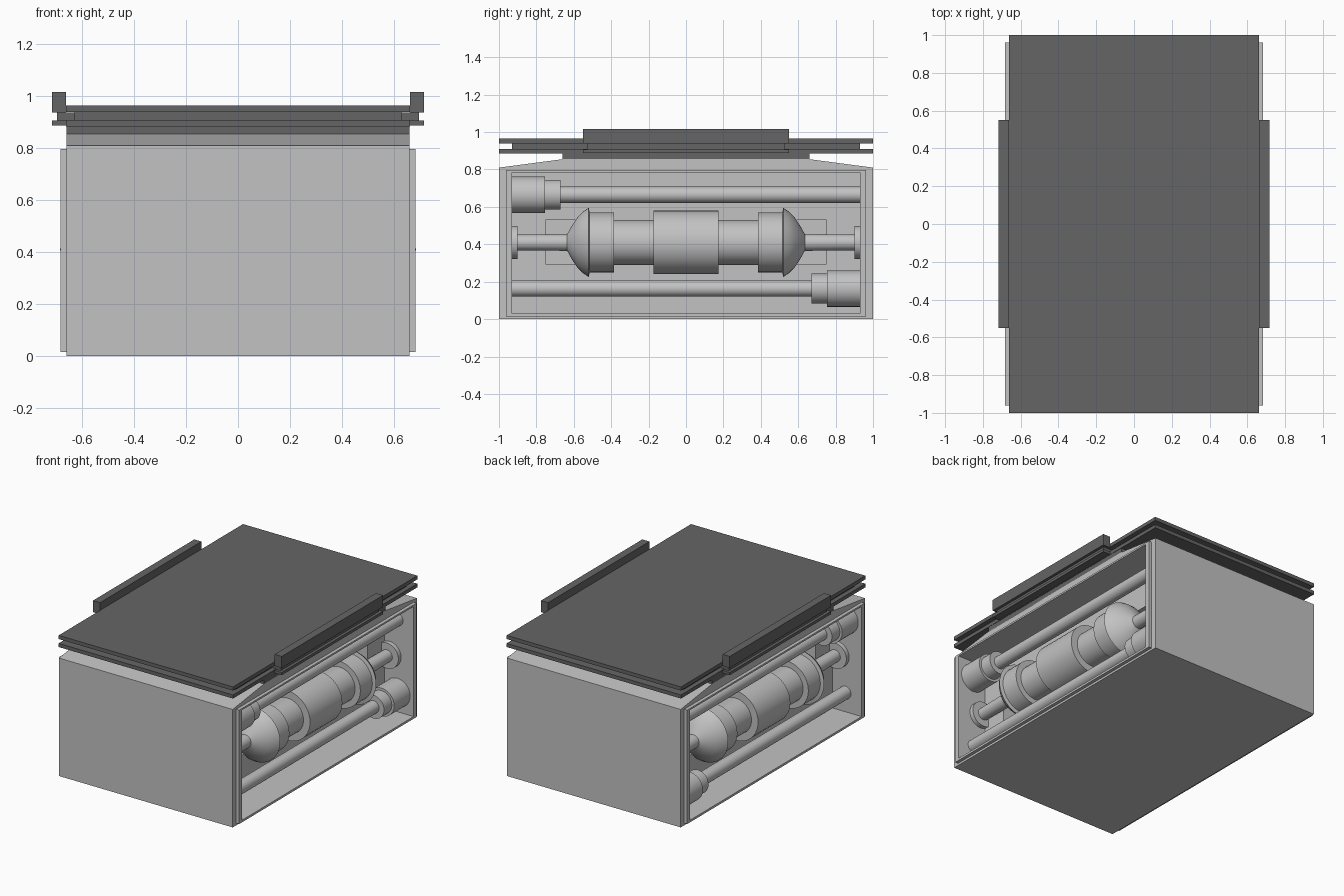
import bpy, bmesh, math
from mathutils import Vector

if "Cube" in bpy.data.objects:
    bpy.data.objects.remove(bpy.data.objects["Cube"], do_unlink=True)


def material(name, value):
    m = bpy.data.materials.new(name)
    m.use_nodes = True
    colour = (value, value, value, 1)
    m.diffuse_color = colour
    m.node_tree.nodes["Principled BSDF"].inputs["Base Color"].default_value = colour
    return m


light = material("light grey", 0.54)
dark = material("dark grey", 0.13)


def finish(name, bm, mat):
    bmesh.ops.recalc_face_normals(bm, faces=bm.faces)
    mesh = bpy.data.meshes.new(name)
    bm.to_mesh(mesh)
    bm.free()
    mesh.materials.append(mat)
    obj = bpy.data.objects.new(name, mesh)
    bpy.context.collection.objects.link(obj)
    return obj


def box(name, x, y, z, mat):
    """Box from (min, max) ranges on each axis."""
    bm = bmesh.new()
    bmesh.ops.create_cube(bm, size=1)
    lo, hi = (Vector(v) for v in zip(x, y, z))
    for v in bm.verts:
        v.co = (lo + hi) / 2 + v.co * (hi - lo)
    return finish(name, bm, mat)


def lathe(name, profile, x, z, mat, sides=40):
    """Solid of (y, radius) rings turned about an axis along y."""
    bm = bmesh.new()
    rings = []
    for y, r in profile:
        angles = [2 * math.pi * i / sides for i in range(sides)]
        rings.append([bm.verts.new((x + r * math.cos(a), y, z + r * math.sin(a))) for a in angles])
    for a, b in zip(rings, rings[1:]):
        for i in range(sides):
            j = (i + 1) % sides
            bm.faces.new((a[i], a[j], b[j], b[i]))
    bm.faces.new(rings[0])
    bm.faces.new(rings[-1])
    obj = finish(name, bm, mat)
    bpy.ops.object.select_all(action="DESELECT")
    obj.select_set(True)
    bpy.context.view_layer.objects.active = obj
    bpy.ops.object.shade_smooth_by_angle(angle=math.radians(30))
    return obj


def cut(target, cutter):
    cutter.hide_render = True
    cutter.hide_set(True)
    mod = target.modifiers.new("cut", "BOOLEAN")
    mod.operation = "DIFFERENCE"
    mod.solver = "EXACT"
    mod.object = cutter


def span(side, a, b):
    return tuple(sorted((side * a, side * b)))


# Housing: side profile with a sloped roof, extruded across x
bm = bmesh.new()
outline = [(-1, 0), (1, 0), (1, 0.81), (0.66, 0.855), (-0.66, 0.855), (-1, 0.81)]
face = bm.faces.new([bm.verts.new((-0.66, y, z)) for y, z in outline])
extruded = bmesh.ops.extrude_face_region(bm, geom=[face])
bmesh.ops.translate(bm, vec=(1.32, 0, 0),
                    verts=[g for g in extruded["geom"] if isinstance(g, bmesh.types.BMVert)])
housing = finish("housing", bm, light)

# Half profiles of the turned parts
core_half = [(0.175, 0.17), (0.175, 0.12), (0.385, 0.12), (0.385, 0.16), (0.515, 0.16),
             (0.52, 0.185), (0.55, 0.165), (0.58, 0.135), (0.61, 0.09), (0.635, 0.045),
             (0.9, 0.042), (0.9, 0.088), (0.93, 0.088)]
core = [(-y, r) for y, r in reversed(core_half)] + core_half
rod = [(-0.93, 0.097), (-0.755, 0.097), (-0.755, 0.08), (-0.67, 0.08), (-0.67, 0.043), (0.93, 0.043)]
rod_flipped = [(-y, r) for y, r in rod]

for side, label in ((1, "left"), (-1, "right")):
    # Side bay with a deeper slot in its back wall
    cut(housing, box(label + "_bay_cutter", span(side, 0.46, 0.8), (-0.93, 0.93), (0.03, 0.785), light))
    cut(housing, box(label + "_slot_cutter", span(side, 0.33, 0.5), (-0.75, 0.75), (0.295, 0.53), light))

    # Raised frame round the bay
    for end in (-1, 1):
        box(label + "_frame_post", span(side, 0.655, 0.683), span(end, 0.93, 0.962), (0.015, 0.797), light)
    for z in ((0.015, 0.03), (0.785, 0.797)):
        box(label + "_frame_bar", span(side, 0.655, 0.683), (-0.93, 0.93), z, light)

    # Machinery in the bay
    lathe(label + "_core", core, side * 0.5, 0.41, light)
    lathe(label + "_upper_rod", rod, side * 0.56, 0.665, light)
    lathe(label + "_lower_rod", rod_flipped, side * 0.56, 0.163, light)

    # Side rail and the channel under it
    box(label + "_rail", span(side, 0.663, 0.717), (-0.55, 0.55), (0.938, 1.017), dark)
    box(label + "_rail_web", span(side, 0.6, 0.697), (-0.53, 0.53), (0.905, 0.938), dark)
    box(label + "_rail_lip", span(side, 0.6, 0.717), (-0.55, 0.55), (0.888, 0.907), dark)

# Neck and layered deck
box("neck", (-0.66, 0.66), (-0.66, 0.66), (0.85, 0.89), dark)
box("lower_deck", (-0.662, 0.662), (-1, 1), (0.885, 0.91), dark)
box("deck_spacer", (-0.63, 0.63), (-0.93, 0.93), (0.905, 0.945), dark)
box("upper_deck", (-0.662, 0.662), (-1, 1), (0.94, 0.965), dark)
